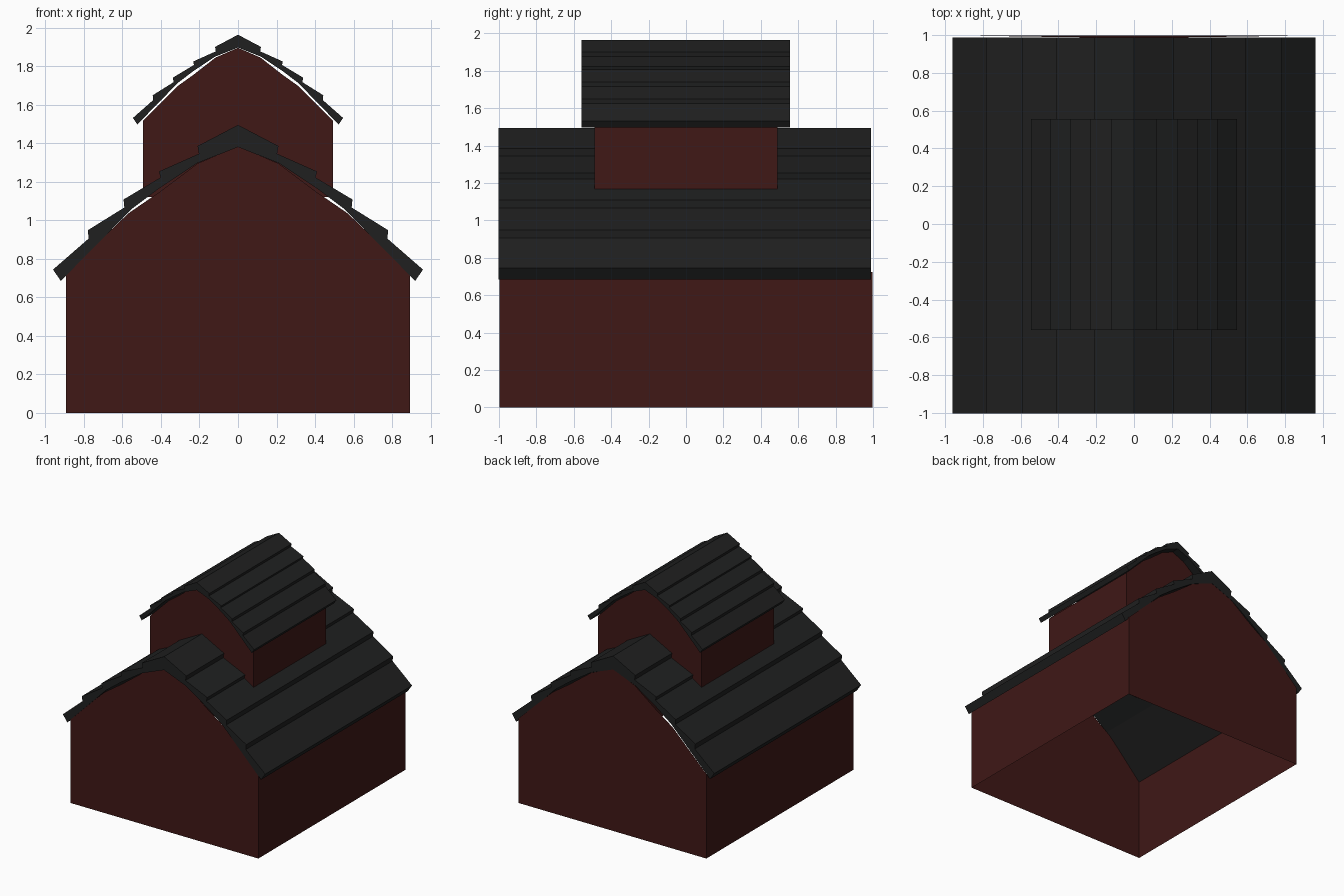
import bpy, bmesh

if "Cube" in bpy.data.objects:
    bpy.data.objects.remove(bpy.data.objects["Cube"])


def material(name, rgb):
    m = bpy.data.materials.new(name)
    m.diffuse_color = (*rgb, 1)
    m.use_nodes = True
    m.node_tree.nodes["Principled BSDF"].inputs["Base Color"].default_value = m.diffuse_color
    return m


RED = material("dark_red_boards", (0.05, 0.009, 0.008))
BLACK = material("black_shingle", (0.014, 0.0145, 0.0145))

# Right half profiles, (x, z), ridge to eave
ROOF_TOP = [(0, 1.495), (0.21, 1.385), (0.203, 1.345), (0.41, 1.253), (0.402, 1.222),
            (0.594, 1.108), (0.59, 1.066), (0.78, 0.948), (0.775, 0.905), (0.96, 0.744)]
ROOF_UNDER = [(0.92, 0.685), (0.55, 1.06), (0.41, 1.165), (0.21, 1.297), (0, 1.38)]
GABLE = [(0, 1.382), (0.21, 1.295), (0.41, 1.145), (0.57, 1.035), (0.892, 0.725)]


def mirrored(half):
    """Left-to-right polyline from a right half that starts at the ridge."""
    return [(-x, z) for x, z in reversed(half[1:])] + half


def finish(name, bm, mat):
    bmesh.ops.recalc_face_normals(bm, faces=bm.faces)
    me = bpy.data.meshes.new(name)
    bm.to_mesh(me)
    bm.free()
    me.materials.append(mat)
    bpy.context.collection.objects.link(bpy.data.objects.new(name, me))


def make_roof(name, fit, y0, y1):
    top = mirrored(ROOF_TOP)
    under = mirrored(ROOF_UNDER[::-1])
    loop = [fit(p) for p in top + under[::-1]]
    bm = bmesh.new()
    front = bm.faces.new([bm.verts.new((x, y0, z)) for x, z in loop])
    ext = bmesh.ops.extrude_face_region(bm, geom=[front], use_keep_orig=True)
    moved = [v for v in ext["geom"] if isinstance(v, bmesh.types.BMVert)]
    bmesh.ops.translate(bm, verts=moved, vec=(0, y1 - y0, 0))
    finish(name, bm, BLACK)


def make_walls(name, fit, half_y, base, lean):
    """Thin open shell: two gable ends and two side walls."""
    arch = [fit(p) for p in mirrored(GABLE)]
    eave, ridge = arch[0][1], max(z for _, z in arch)
    loop = [(arch[0][0], base)] + arch + [(arch[-1][0], base)]
    bm = bmesh.new()
    ends = []
    for s in (-1, 1):
        ring = []
        for x, z in loop:
            inset = lean * max(0, z - eave) / (ridge - eave)
            ring.append(bm.verts.new((x, s * (half_y - inset), z)))
        bm.faces.new(ring)
        ends.append(ring)
    a, b = ends
    for i, j in ((0, 1), (-1, -2)):
        bm.faces.new((a[i], a[j], b[j], b[i]))
    finish(name, bm, RED)


def main_fit(p):
    return p


def tower_roof_fit(p):
    return p[0] * 0.568, 1.963 + 0.575 * (p[1] - 1.495)


def tower_wall_fit(p):
    return p[0] * 0.552, 1.96 + 0.575 * (p[1] - 1.495)


# Main barn
make_walls("barn_walls", main_fit, 0.998, 0, 0.012)
make_roof("barn_roof", main_fit, -1.002, 0.988)

# Raised upper section
make_walls("upper_walls", tower_wall_fit, 0.49, 1.12, 0)
make_roof("upper_roof", tower_roof_fit, -0.56, 0.555)
